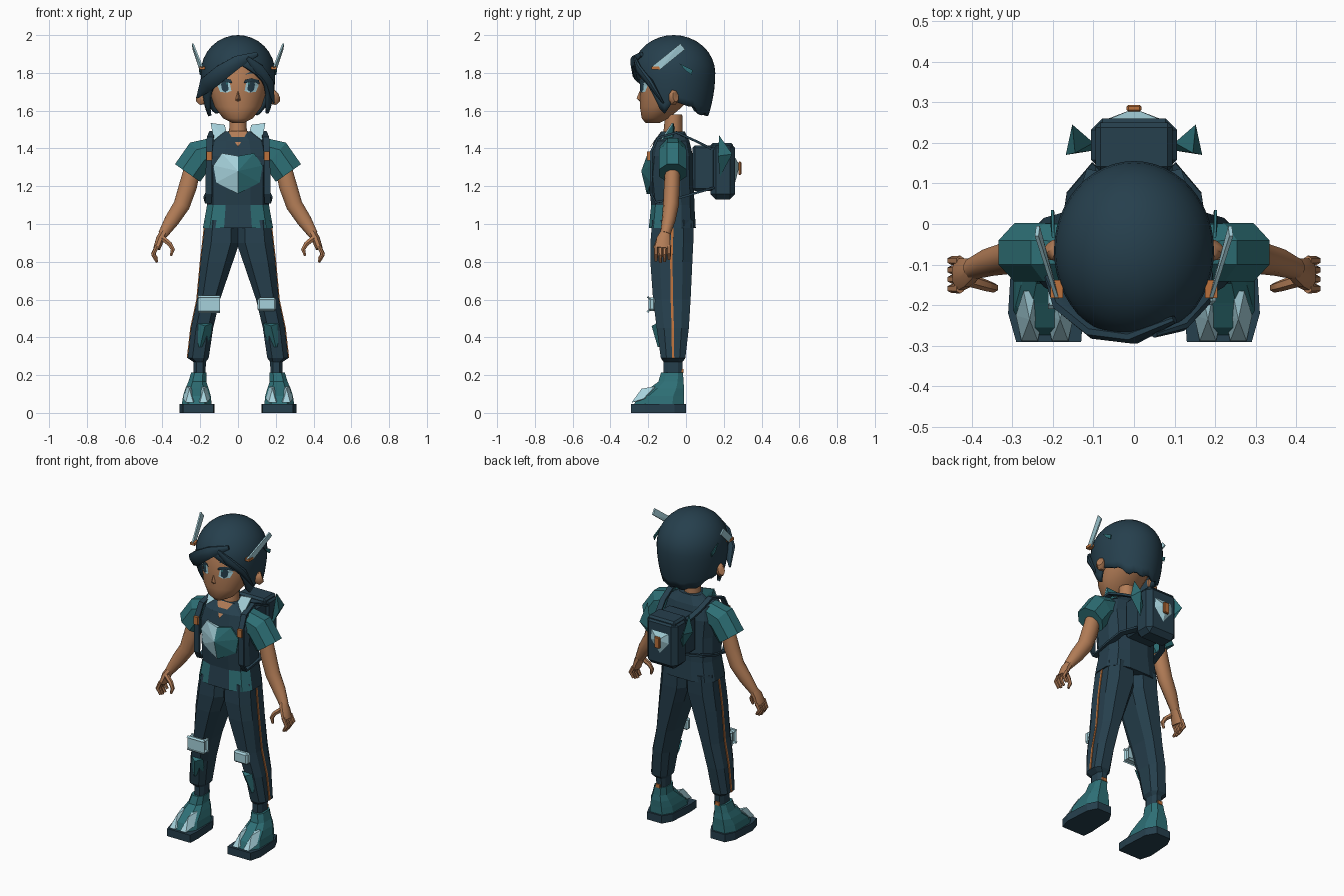
import bpy, bmesh, math
from mathutils import Vector
from mathutils.bvhtree import BVHTree

if "Cube" in bpy.data.objects:
    bpy.data.objects.remove(bpy.data.objects["Cube"])


def material(name, rgb):
    m = bpy.data.materials.new(name)
    m.diffuse_color = (*rgb, 1)
    m.use_nodes = True
    m.node_tree.nodes["Principled BSDF"].inputs["Base Color"].default_value = m.diffuse_color
    return m


DARK = material("dark navy", (0.019, 0.050, 0.074))
TEAL = material("teal", (0.027, 0.160, 0.180))
LIGHT = material("pale blue", (0.38, 0.64, 0.71))
SKIN = material("skin", (0.45, 0.205, 0.095))
ORANGE = material("orange", (0.50, 0.165, 0.045))
SIDES = ((1, "left"), (-1, "right"))


def finish(name, bm, mats, smooth=None):
    bmesh.ops.recalc_face_normals(bm, faces=bm.faces)
    me = bpy.data.meshes.new(name)
    bm.to_mesh(me)
    bm.free()
    for m in (mats if isinstance(mats, tuple) else (mats,)):
        me.materials.append(m)
    ob = bpy.data.objects.new(name, me)
    bpy.context.collection.objects.link(ob)
    if smooth:
        me.shade_smooth()
        me.set_sharp_from_angle(angle=math.radians(smooth))
    return ob


def skin_rings(name, rings, mats, smooth=None):
    """Join equal rings of points into a capped body."""
    bm = bmesh.new()
    vs = [[bm.verts.new(p) for p in r] for r in rings]
    n = len(vs[0])
    for a, b in zip(vs, vs[1:]):
        for i in range(n):
            bm.faces.new((a[i], a[(i + 1) % n], b[(i + 1) % n], b[i]))
    bm.faces.new(vs[0])
    bm.faces.new(vs[-1])
    return finish(name, bm, mats, smooth)


def power(v, p):
    return math.copysign(abs(v) ** p, v)


def loft(name, rows, mats, n=8, p=0.7, s=1, smooth=None):
    """Rows are (z, x min, x max, y front, y back)."""
    rings = []
    for z, x0, x1, y0, y1 in rows:
        ring = []
        for i in range(n):
            a = math.tau * (i + 0.5) / n
            ring.append((s * ((x0 + x1) / 2 + (x1 - x0) / 2 * power(math.cos(a), p)),
                         (y0 + y1) / 2 + (y1 - y0) / 2 * power(math.sin(a), p), z))
        rings.append(ring)
    return skin_rings(name, rings, mats, smooth)


def tube(name, path, mats, n=8, ref=(0, 1, 0), s=1, smooth=None):
    """Path rows are (x, y, z, radius across, radius along ref)."""
    pts = [Vector(q[:3]) for q in path]
    rings = []
    for k, c in enumerate(pts):
        t = (pts[min(k + 1, len(pts) - 1)] - pts[max(k - 1, 0)]).normalized()
        u = t.cross(Vector(ref)).normalized()
        v = t.cross(u)
        ring = []
        for i in range(n):
            a = math.tau * (i + 0.5) / n
            q = c + u * path[k][3] * math.cos(a) + v * path[k][4] * math.sin(a)
            ring.append((s * q.x, q.y, q.z))
        rings.append(ring)
    return skin_rings(name, rings, mats, smooth)


def hull(name, pts, mats, s=1, offset=None):
    """Convex solid; offset thickens a flat outline."""
    pts = [Vector(p) for p in pts]
    if offset:
        pts += [p + Vector(offset) for p in pts]
    bm = bmesh.new()
    for p in pts:
        bm.verts.new((s * p.x, p.y, p.z))
    r = bmesh.ops.convex_hull(bm, input=bm.verts[:])
    junk = {g for g in r["geom_interior"] if isinstance(g, bmesh.types.BMVert)}
    bmesh.ops.delete(bm, geom=list(junk), context="VERTS")
    return finish(name, bm, mats)


def box(name, c, size, mats, s=1, bevel=0):
    bm = bmesh.new()
    bmesh.ops.create_cube(bm, size=1)
    for v in bm.verts:
        v.co = [s * (c[0] + v.co.x * size[0]), c[1] + v.co.y * size[1], c[2] + v.co.z * size[2]]
    if bevel:
        bmesh.ops.bevel(bm, geom=bm.edges[:], offset=bevel, segments=1, affect="EDGES")
    return finish(name, bm, mats)


# Head, nose and neck
head = loft("head", [(1.535, -.03, .03, -.215, -.14), (1.56, -.08, .08, -.235, -.09),
                     (1.62, -.125, .125, -.245, -.02), (1.70, -.152, .152, -.245, .06),
                     (1.80, -.165, .165, -.245, .10), (1.90, -.13, .13, -.20, .07)],
            SKIN, n=24, p=1, smooth=60)
hull("nose", [(0, -.262, 1.665), (.024, -.232, 1.65), (-.024, -.232, 1.65), (0, -.236, 1.725), (0, -.23, 1.635)], SKIN)
loft("neck", [(1.38, -.055, .055, -.13, -.015), (1.58, -.045, .045, -.11, -.02)], SKIN, n=10, p=1, smooth=50)

# Eyes and brows: thin plates laid on the face
tree = BVHTree.FromPolygons([v.co for v in head.data.vertices], [p.vertices for p in head.data.polygons])


def decal(name, outline, mat, s, lift):
    bm = bmesh.new()
    mid = [sum(q[k] for q in outline) / len(outline) for k in (0, 1)]
    vs = []
    for x, z in [mid] + outline:
        hit = tree.ray_cast(Vector((s * x, -1, z)), Vector((0, 1, 0)))[0]
        vs.append(bm.verts.new(hit - Vector((0, lift, 0))))
    for i in range(1, len(vs)):
        bm.faces.new((vs[0], vs[i], vs[i % (len(vs) - 1) + 1]))
    ob = finish(name, bm, mat)
    if sum(p.normal.y for p in ob.data.polygons) > 0:
        ob.data.flip_normals()


for s, side in SIDES:
    decal(side + "_eye", [(.035, 1.705), (.06, 1.695), (.095, 1.70), (.11, 1.735), (.095, 1.755), (.045, 1.755)], LIGHT, s, .005)
    decal(side + "_iris", [(.05, 1.71), (.068, 1.697), (.085, 1.71), (.09, 1.74), (.08, 1.757), (.055, 1.757)], DARK, s, .008)
    decal(side + "_lash", [(.03, 1.748), (.115, 1.742), (.11, 1.762), (.07, 1.772), (.038, 1.764)], DARK, s, .009)
    decal(side + "_eye_glint", [(.054, 1.738), (.064, 1.738), (.064, 1.75), (.054, 1.75)], TEAL, s, .0095)
    decal(side + "_brow", [(.035, 1.79), (.075, 1.802), (.11, 1.79), (.075, 1.811)], DARK, s, .006)
    tube(side + "_ear", [(.165, -.075, 1.67, .035, .02), (.195, -.065, 1.67, .042, .028), (.208, -.055, 1.675, .03, .02)],
         SKIN, s=s, smooth=50)

# Hair: domed cap whose lower edge changes with direction (0 degrees is the front)
EDGE = [(-180, 1.57), (-140, 1.575), (-115, 1.62), (-90, 1.65), (-75, 1.57), (-62, 1.65), (-50, 1.71), (-31, 1.775),
        (8, 1.84), (31, 1.79), (50, 1.74), (62, 1.66), (72, 1.57), (90, 1.65), (115, 1.62), (140, 1.575), (180, 1.57)]


def edge_height(a):
    for (a0, z0), (a1, z1) in zip(EDGE, EDGE[1:]):
        if a <= a1:
            return z0 + (z1 - z0) * (a - a0) / (a1 - a0)


bm = bmesh.new()
cols = []
for k in range(48):
    a = -180 + 7.5 * k
    low = edge_height(a) + (.012 if k % 4 < 2 and abs(a) > 100 else 0)
    end = max(low, 1.8)
    zs = [1.8 + .2 * math.cos(math.acos((end - 1.8) / .2) * j / 8) for j in range(9)]
    zs += [end + (low - end) * j / 5 for j in range(1, 6)]
    col = []
    for z in zs:
        f = math.sqrt(max(0, 1 - ((z - 1.8) / .2) ** 2)) if z > 1.8 else 1 - .17 * ((1.8 - z) / .23) ** 2
        r = math.radians(a)
        col.append(bm.verts.new((.197 * f * math.sin(r), -.065 - .22 * f * math.cos(r), z)))
    cols.append(col)
for k in range(48):
    a, b = cols[k], cols[(k + 1) % 48]
    for j in range(13):
        bm.faces.new((a[j], b[j], b[j + 1], a[j + 1]))
bmesh.ops.remove_doubles(bm, verts=bm.verts[:], dist=.0005)
hair = finish("hair", bm, DARK, 50)
mod = hair.modifiers.new("thickness", "SOLIDIFY")
mod.thickness, mod.offset = .018, -1
tube("fringe_sweep", [(.10, -.235, 1.90, .012, .01), (0, -.278, 1.86, .035, .018), (-.09, -.265, 1.80, .045, .02),
                      (-.165, -.20, 1.74, .045, .022), (-.215, -.13, 1.67, .006, .006)], DARK, smooth=40)
tube("fringe_side", [(.05, -.272, 1.88, .01, .008), (.11, -.25, 1.82, .03, .016), (.165, -.19, 1.75, .025, .018),
                     (.19, -.12, 1.64, .005, .005)], DARK, smooth=40)

# Feather clips on the hair
for s, side in SIDES:
    hull(side + "_feather", [(.185, -.185, 1.83), (.235, -.03, 1.955), (.232, -.005, 1.925), (.195, -.14, 1.815)],
         LIGHT, s, (.009, 0, 0))
    box(side + "_feather_clip", (.19, -.16, 1.825), (.03, .045, .016), ORANGE, s)
    hull(side + "_hair_streak", [(.196, -.035, 1.85), (.198, .035, 1.815), (.196, .03, 1.79), (.2, 0, 1.81)], TEAL, s, (.006, 0, 0))

# Shirt with teal hem panels at the front corners
shirt = loft("shirt", [(.98, -.19, .19, -.2, .055), (1.10, -.168, .168, -.187, .047), (1.25, -.168, .168, -.203, .045),
                       (1.36, -.178, .178, -.192, .04), (1.44, -.155, .155, -.172, .02), (1.49, -.075, .075, -.13, -.005)],
             (DARK, TEAL), n=12)
for f in shirt.data.polygons:
    c = f.center
    if c.z < 1.1 and c.y < -.08 and abs(c.x) > .1:
        f.material_index = 1
hull("neck_opening", [(-.052, -.128, 1.492), (.052, -.128, 1.492), (0, -.186, 1.41)], SKIN, 1, (0, -.004, -.002))

# Faceted chest emblem, pale on one half
rim = [(0, 1.36), (.085, 1.375), (.13, 1.31), (.115, 1.22), (0, 1.16)]
for s, side, mat in ((1, "left", TEAL), (-1, "right", LIGHT)):
    hull(side + "_chest_emblem", [(x, -.208 + x * .2, z) for x, z in rim] + [(x, -.17 + x * .2, z) for x, z in rim]
         + [(0, -.237, 1.28)], mat, s)

for s, side in SIDES:
    # Collar
    flap = [(.145, -.075, 1.535), (.07, -.07, 1.525), (.05, -.135, 1.44), (.125, -.145, 1.43)]
    hull(side + "_collar", flap, LIGHT, s, (0, .007, 0))
    hull(side + "_collar_lining", [(x, y + .0075, z) for x, y, z in flap] + [(.12, -.07, 1.45), (.07, -.06, 1.45)], TEAL, s)
    # Sleeve and arm
    tube(side + "_sleeve", [(.12, -.07, 1.39, .075, .07), (.20, -.07, 1.365, .092, .078), (.267, -.07, 1.27, .088, .078)],
         TEAL, n=8, s=s)
    tube(side + "_arm", [(.235, -.07, 1.32, .045, .04), (.265, -.075, 1.20, .05, .042), (.298, -.08, 1.10, .046, .042),
                         (.35, -.092, 1.02, .041, .036), (.398, -.11, .945, .027, .027)], SKIN, n=10, s=s, smooth=50)
    # Hand
    tube(side + "_palm", [(.392, -.108, .955, .025, .027), (.412, -.12, .92, .024, .038), (.43, -.125, .87, .02, .043)],
         SKIN, s=s, smooth=50)
    for i, length in enumerate((.92, 1, .95, .8)):
        y = -.159 + .023 * i
        tube(f"{side}_finger_{i + 1}", [(.428, y, .885, .012, .012), (.449, y, .885 - .05 * length, .012, .011),
                                        (.428, y, .885 - .088 * length, .008, .008)], SKIN, n=6, s=s, smooth=50)
    tube(side + "_thumb", [(.40, -.14, .925, .016, .016), (.362, -.152, .895, .014, .014), (.345, -.157, .865, .012, .012),
                           (.355, -.16, .832, .007, .007)], SKIN, n=6, s=s, smooth=50)

    # Trouser leg
    rows = [(1.02, -.012, .178, -.185, .045), (.90, -.012, .192, -.195, .045), (.80, .022, .203, -.195, .04),
            (.60, .092, .22, -.18, .03), (.45, .128, .252, -.16, .02), (.29, .152, .27, -.137, 0),
            (.27, .168, .238, -.122, -.015), (.16, .172, .235, -.122, -.02)]
    loft(side + "_trouser_leg", rows, DARK, n=8, s=s)
    tube(side + "_trouser_stripe", [((x0 + x1) / 2 + (x1 - x0) / 2 * .946, (y0 + y1) / 2, z, .006, .009)
                                    for z, x0, x1, y0, y1 in rows[:6]], ORANGE, n=4, s=s)
    # Knee and shin pads
    box(side + "_knee_pad", (.153, -.18, .575), (.098, .038, .072), LIGHT, s, .01)
    hull(side + "_shin_pad", [(.135, -.155, .475), (.215, -.155, .475), (.14, -.135, .42), (.235, -.135, .42),
                              (.175, -.182, .46), (.165, -.12, .35), (.23, -.12, .35), (.2, -.15, .35)], TEAL, s)

    # Shoe
    sole = [(.13, -.29), (.29, -.29), (.31, -.22), (.30, -.06), (.27, 0), (.17, 0), (.135, -.06), (.125, -.22)]
    hull(side + "_sole", [(x, y, 0) for x, y in sole], DARK, s, (0, 0, .048))
    loft(side + "_shoe", [(.045, .135, .302, -.282, -.004), (.09, .14, .295, -.262, -.004), (.13, .152, .282, -.2, -.004),
                          (.165, .165, .265, -.15, -.01), (.215, .165, .25, -.135, -.012)], TEAL, s=s)
    for i, c in enumerate((.182, .257)):
        hull(f"{side}_toe_claw_{i + 1}", [(c - .034, -.225, .075), (c + .034, -.225, .075), (c - .02, -.288, .055),
                                          (c + .02, -.288, .055), (c - .015, -.165, .14), (c + .015, -.165, .14),
                                          (c, -.235, .128), (c, -.17, .08)], LIGHT, s)
    box(side + "_heel_tab", (.207, -.022, .222), (.03, .02, .022), ORANGE, s)

    # Shoulder strap and buckle
    tube(side + "_strap", [(x, y, z, .009, .024) for x, y, z in
                           ((.10, .13, 1.40), (.125, .05, 1.44), (.135, -.05, 1.485), (.148, -.15, 1.455), (.153, -.185, 1.38),
                            (.155, -.185, 1.16), (.158, -.16, 1.115), (.165, -.03, 1.14), (.15, .07, 1.17), (.09, .14, 1.19))],
         DARK, n=4, ref=(1, 0, 0), s=s)
    box(side + "_strap_buckle", (.152, -.195, 1.36), (.03, .022, .048), ORANGE, s)
    # Backpack fins
    hull(side + "_pack_fin", [(.10, .20, 1.30), (.152, .245, 1.37), (.168, .17, 1.36), (.105, .18, 1.25), (.145, .175, 1.47)],
         TEAL, s)

# Backpack
box("pack_back_panel", (0, .095, 1.295), (.19, .12, .24), DARK, 1, .012)
box("pack_body", (0, .195, 1.28), (.212, .13, .30), DARK, 1, .028)
box("pack_lid", (0, .19, 1.405), (.19, .12, .05), DARK, 1, .012)
hull("pack_badge", [(.07, .255, 1.36), (-.07, .255, 1.36), (.075, .255, 1.29), (-.075, .255, 1.29), (0, .255, 1.20),
                    (0, .284, 1.31)], LIGHT)
box("pack_clasp", (0, .285, 1.295), (.036, .016, .07), ORANGE, 1, .004)
